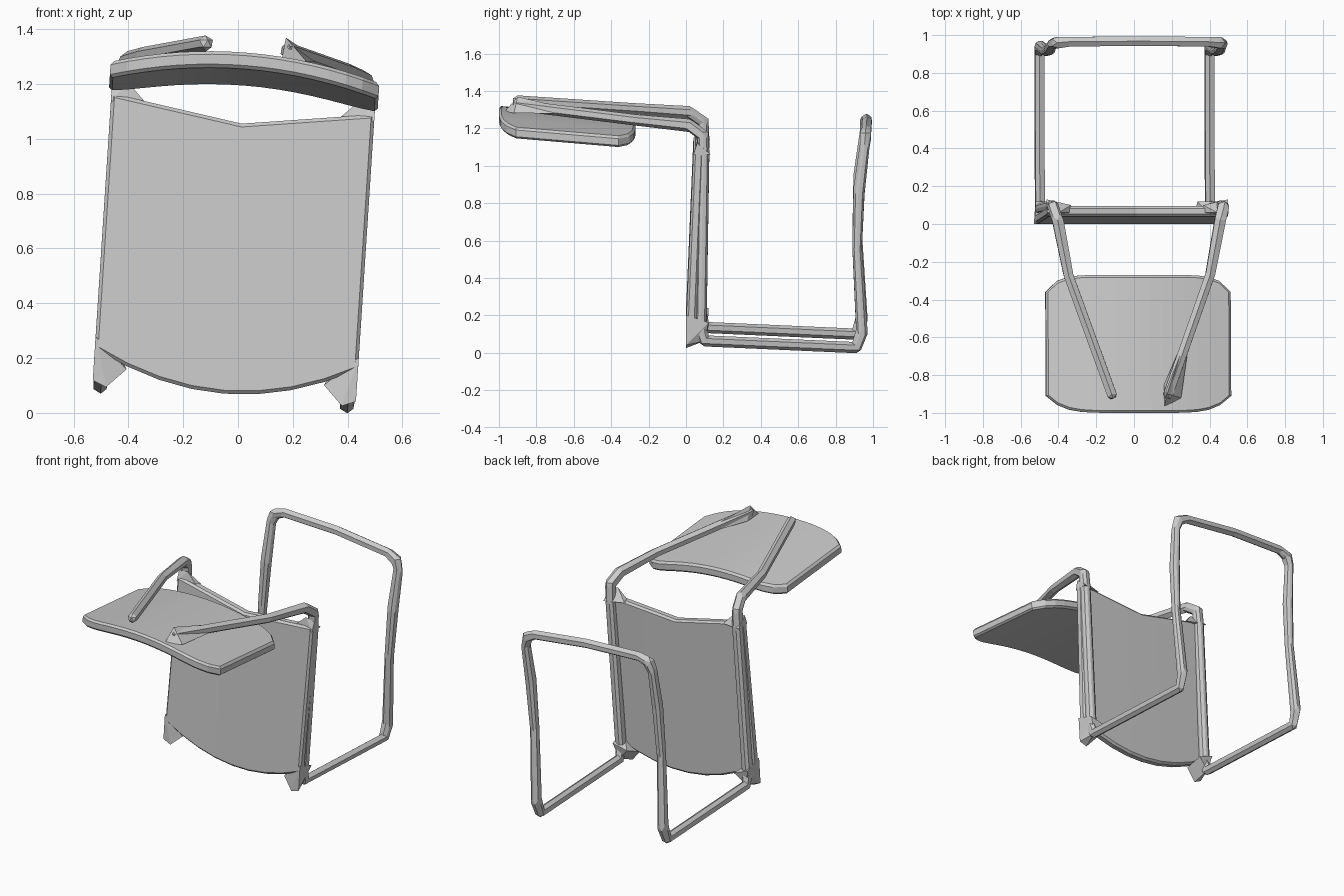
import bpy, bmesh
from mathutils import Matrix, Vector

cube = bpy.data.objects.get("Cube")
if cube:
    bpy.data.objects.remove(cube, do_unlink=True)

GREY = (0.6, 0.6, 0.6, 1)
grey = bpy.data.materials.new("plain_grey")
grey.use_nodes = True
grey.diffuse_color = GREY
grey.node_tree.nodes["Principled BSDF"].inputs["Base Color"].default_value = GREY

FRAME = 0.45      # half the distance between the side tubes
SEAT = 0.48       # half the seat width
REST = 0.49       # half the backrest width
THIN, THICK = 0.028, 0.033


def lean(x, y, z):
    """The whole chair rests rolled a little towards its left."""
    return Vector((x + 0.065 * z - 0.055, y, z - 0.08 * x))


def finish(name, bm):
    bmesh.ops.recalc_face_normals(bm, faces=bm.faces)
    mesh = bpy.data.meshes.new(name)
    bm.to_mesh(mesh)
    bm.free()
    mesh.materials.append(grey)
    obj = bpy.data.objects.new(name, mesh)
    bpy.context.collection.objects.link(obj)
    return obj


def hull(bm, verts):
    """Wrap the given vertices in a convex skin."""
    result = bmesh.ops.convex_hull(bm, input=verts)
    junk = set(result["geom_interior"]) | set(result["geom_unused"])
    bmesh.ops.delete(bm, geom=[v for v in junk if isinstance(v, bmesh.types.BMVert)],
                     context="VERTS")


def tube(name, side, points, radii):
    """Faceted tube made of one convex piece per stretch."""
    bm = bmesh.new()
    knots = [(lean(side * x, y, z), r) for (x, y, z), r in zip(points, radii)]
    for pair in zip(knots, knots[1:]):
        verts = []
        for centre, radius in pair:
            ball = bmesh.new()
            bmesh.ops.create_icosphere(ball, subdivisions=1, radius=radius * 1.06,
                                       matrix=Matrix.Translation(centre))
            verts += [bm.verts.new(v.co) for v in ball.verts]
            ball.free()
        hull(bm, verts)
    finish(name, bm)


def block(name, side, points):
    bm = bmesh.new()
    hull(bm, [bm.verts.new(lean(side * x, y, z)) for x, y, z in points])
    finish(name, bm)


def board(name, half, steps, section):
    """Bent board lofted through four-cornered sections along x."""
    bm = bmesh.new()
    rings = []
    for i in range(steps + 1):
        x = half * (2 * i / steps - 1)
        rings.append([bm.verts.new(lean(x, y, z)) for y, z in section(x)])
    for a, b in zip(rings, rings[1:]):
        for i in range(4):
            j = (i + 1) % 4
            bm.faces.new((a[i], a[j], b[j], b[i]))
    bm.faces.new(rings[0])
    bm.faces.new(rings[-1])
    rim = finish(name, bm).modifiers.new("soft_rim", "BEVEL")
    rim.width = 0.012
    rim.segments = 1
    rim.limit_method = "ANGLE"
    rim.angle_limit = 0.9


# Upright seat panel: rounded lower edge, dipped upper edge
def seat_section(x):
    low = 0.07 + 0.55 * x * x
    high = 1.055 + 0.15 * abs(x)
    depth = 0.055
    return [(0, low), (0.04, high), (0.04 + depth, high), (depth, low)]


# Backrest: arched across, sloping down to the rear, rounded corners
def rest_section(x):
    edge = abs(x) / REST
    front = -1 + 0.09 * edge ** 6
    rear = -0.27 - 0.09 * edge ** 8
    top = 1.315 - 0.3 * x * x
    fall = 0.085 * (rear - front)
    thick = 0.06
    return [(front, top), (rear, top - fall), (rear, top - fall - thick), (front, top - thick)]


board("seat_panel", SEAT, 8, seat_section)
board("backrest", REST, 16, rest_section)

# Key points shared by neighbouring tubes
tip = (0.15, -0.9, 1.335)
rest_edge = (0.375, -0.27, 1.275)
shoulder = (0.43, 0.02, 1.25)
elbow = (FRAME, 0.09, 1.2)
seat_top = (FRAME, 0.095, 1.1)
seat_foot = (FRAME, 0.08, 0.17)
rail_front = (FRAME, 0.1, 0.1)
rail_rear = (FRAME, 0.91, 0.064)
heel = (FRAME, 0.94, 0.15)
knee = (FRAME, 0.915, 0.6)
shin = (FRAME, 0.925, 0.9)
loop_top = (FRAME, 0.955, 1.14)
loop_bend = (0.43, 0.96, 1.195)
bar_end = (0.37, 0.965, 1.22)
bar_middle = (0, 0.968, 1.235)

# Tubes and flared corner joints on both sides
for label, side in (("left", 1), ("right", -1)):
    tube(label + "_back_tube", side, [tip, rest_edge, shoulder, elbow, seat_top],
         [THIN, THIN, THICK, THICK, THICK])
    tube(label + "_seat_tube", side, [seat_top, seat_foot], [THICK, THICK])
    tube(label + "_rail", side, [seat_foot, rail_front, rail_rear], [THICK, THIN, THIN])
    tube(label + "_loop_leg", side, [rail_rear, heel, knee, shin, loop_top],
         [THIN, THICK, THIN, THICK, THIN])
    tube(label + "_loop_bar", side, [loop_top, loop_bend, bar_end, bar_middle],
         [THIN, THICK, THIN, THIN])
    block(label + "_lower_joint", side,
          [(SEAT, 0, 0.24), (0.36, 0.02, 0.13), (SEAT, 0, 0.08), (0.43, 0, 0.06),
           (SEAT, 0.12, 0.2), (0.38, 0.12, 0.17), rail_front])
    block(label + "_upper_joint", side,
          [(SEAT, 0.04, 1.1), (SEAT, 0.13, 1.1), (SEAT, 0.06, 1.16), (0.42, 0.06, 1.17),
           (0.35, 0.06, 1.1), (0.35, 0.1, 1.1)])

# Wedge under the end of the left back tube
block("left_tube_wedge", 1,
      [(0.13, -0.97, 1.3), (0.22, -0.92, 1.3), (0.14, -0.9, 1.38),
       (0.13, -0.85, 1.3), (0.28, -0.5, 1.3)])
